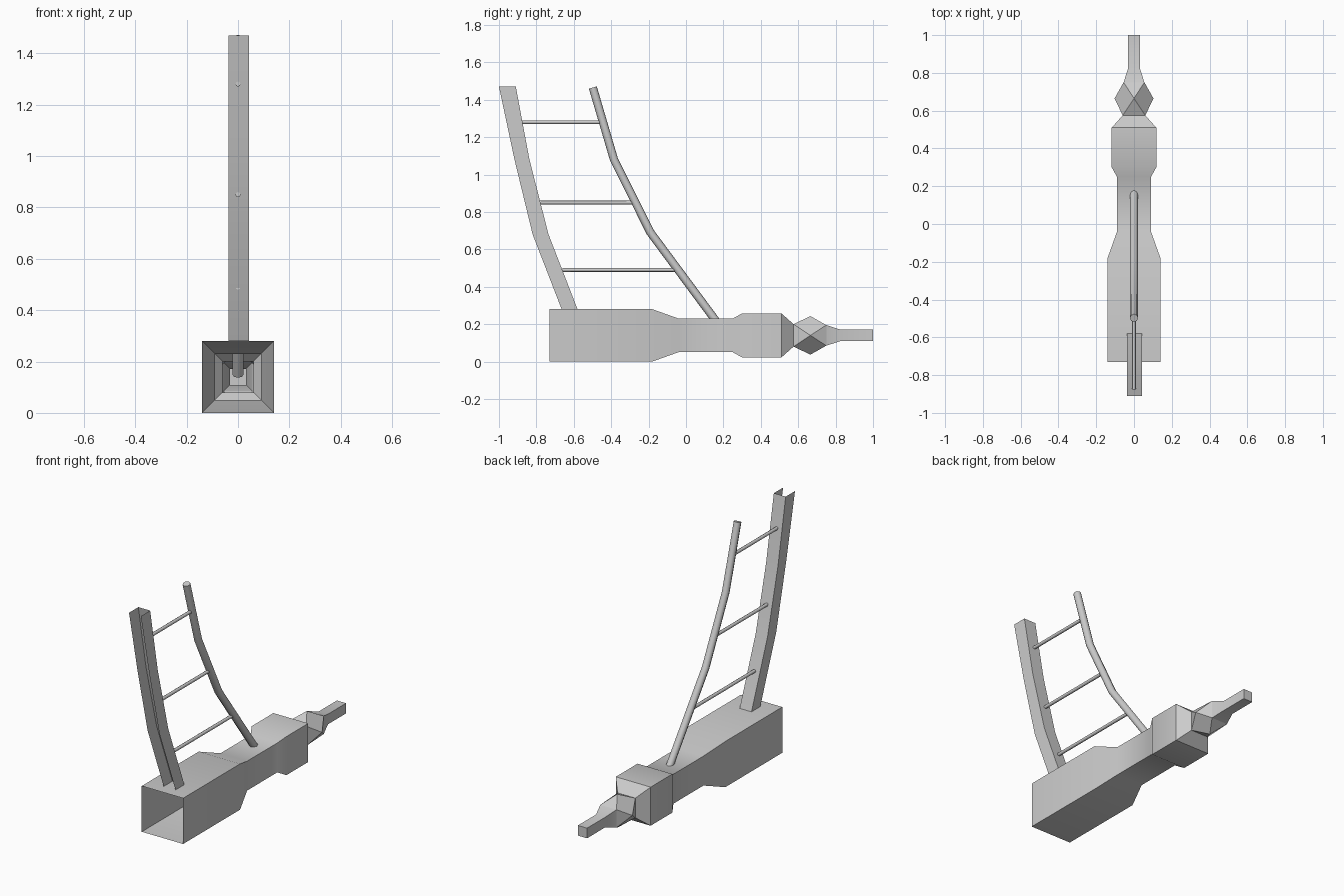
import bpy
import math

if "Cube" in bpy.data.objects:
    bpy.data.objects.remove(bpy.data.objects["Cube"], do_unlink=True)

grey = bpy.data.materials.new("plain grey")
grey.use_nodes = True
colour = (0.6, 0.6, 0.6, 1)
grey.diffuse_color = colour
grey.node_tree.nodes["Principled BSDF"].inputs["Base Color"].default_value = colour

AXIS_Z = 0.14


def finish(obj, angle=38):
    bpy.ops.object.select_all(action="DESELECT")
    obj.select_set(True)
    bpy.context.view_layer.objects.active = obj
    bpy.ops.object.shade_smooth_by_angle(angle=math.radians(angle))


def add_mesh(name, verts, faces):
    mesh = bpy.data.meshes.new(name)
    mesh.from_pydata(verts, [], faces)
    mesh.materials.append(grey)
    obj = bpy.data.objects.new(name, mesh)
    bpy.context.collection.objects.link(obj)
    finish(obj)
    return obj


def square(y, h):
    return [(sx * h, y, AXIS_Z + sz * h) for sx, sz in ((-1, -1), (1, -1), (1, 1), (-1, 1))]


def square_loft(name, profile, cap_end=False):
    """Square tube along y from (y, half width) pairs."""
    verts = [v for y, h in profile for v in square(y, h)]
    faces = []
    for r in range(len(profile) - 1):
        for i in range(4):
            j, a, b = (i + 1) % 4, 4 * r, 4 * r + 4
            faces.append((a + i, b + i, b + j, a + j))
    if cap_end:
        n = len(verts)
        faces.append((n - 1, n - 2, n - 3, n - 4))
    return add_mesh(name, verts, faces)


def rod(name, points, radius):
    """Round bar along (y, z) points."""
    curve = bpy.data.curves.new(name, "CURVE")
    curve.dimensions = "3D"
    curve.bevel_depth = radius
    curve.bevel_resolution = 2
    curve.use_fill_caps = True
    spline = curve.splines.new("POLY")
    spline.points.add(len(points) - 1)
    for p, (y, z) in zip(spline.points, points):
        p.co = (0, y, z, 1)
    curve.materials.append(grey)
    obj = bpy.data.objects.new(name, curve)
    bpy.context.collection.objects.link(obj)
    bpy.ops.object.select_all(action="DESELECT")
    obj.select_set(True)
    bpy.context.view_layer.objects.active = obj
    bpy.ops.object.convert(target="MESH")
    finish(bpy.context.object, 50)


# Hollow square body, open at the front
square_loft("body", [(-0.73, 0.14), (-0.18, 0.14), (-0.04, 0.09), (0.25, 0.09),
                     (0.30, 0.118), (0.51, 0.118), (0.575, 0.06)])

# Faceted knob: square ring, turned square ring, square ring
knob_front, knob_back, knob_y, knob_r = (0.575, 0.06), (0.75, 0.055), 0.665, 0.103
middle = [(knob_r * x, knob_y, AXIS_Z + knob_r * z) for x, z in ((0, -1), (1, 0), (0, 1), (-1, 0))]
knob_faces = []
for i in range(4):
    j = (i + 1) % 4
    knob_faces += [(i, 4 + i, j), (8 + i, 8 + j, 4 + i), (j, 4 + i, 8 + j, 4 + j)]
add_mesh("faceted_knob", square(*knob_front) + middle + square(*knob_back), knob_faces)

# Tapered neck and square tip
square_loft("rear_tip", [knob_back, (0.825, 0.031), (1.0, 0.031)], cap_end=True)

# Curved post: a channel open towards the front
post_path = [(-0.665, -0.58, 0.28), (-0.82, -0.735, 0.68),
             (-0.917, -0.837, 1.08), (-1.0, -0.91, 1.47)]
left, right = 0.043, -0.037
post_verts = [(x, y, z) for f, b, z in post_path
              for x, y in ((left, f), (left, b), (right, b), (right, f))]
post_faces = [(4 * r + i, 4 * r + i + 1, 4 * r + i + 5, 4 * r + i + 4)
              for r in range(3) for i in range(3)]
add_mesh("front_post", post_verts, post_faces)

# Bent round rail, running down into the body
rod("rear_rail", [(0.21, 0.15), (-0.19, 0.69), (-0.385, 1.08), (-0.498, 1.465)], 0.022)

# Rungs joining post and rail
for n, (start, end, z) in enumerate([(-0.66, -0.06, 0.49), (-0.785, -0.285, 0.85),
                                     (-0.88, -0.455, 1.28)]):
    rod(f"rung_{n + 1}", [(start, z), (end, z)], 0.01)
